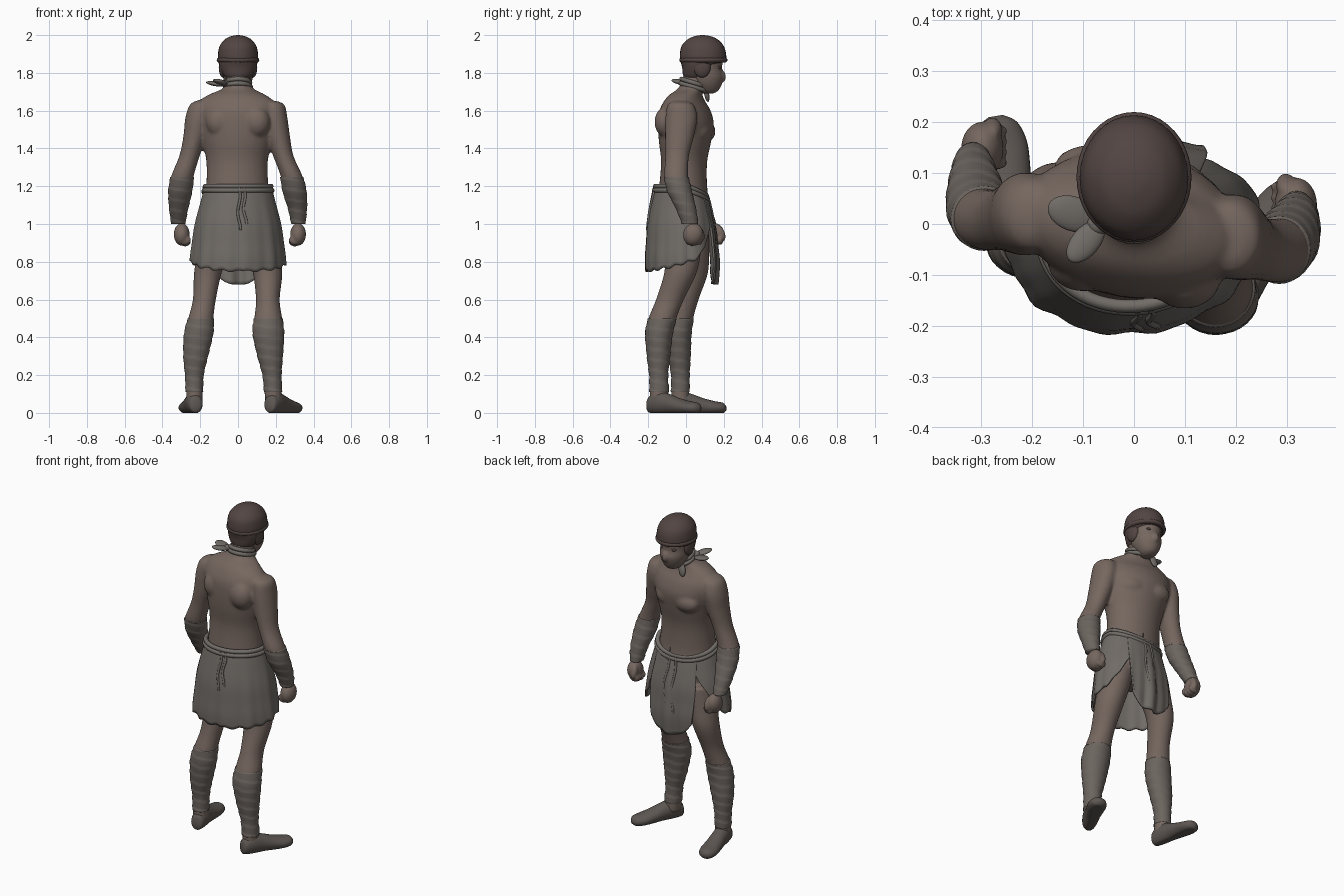
import bpy, math
from math import sin, cos, pi, radians
from mathutils import Vector

if "Cube" in bpy.data.objects:
    bpy.data.objects.remove(bpy.data.objects["Cube"])

def mat(name, rgb):
    m = bpy.data.materials.new(name)
    m.diffuse_color = (*rgb, 1)
    m.use_nodes = True
    m.node_tree.nodes["Principled BSDF"].inputs["Base Color"].default_value = m.diffuse_color
    return m

SKIN = mat("skin", (0.18, 0.135, 0.115))
CLOTH = mat("cloth", (0.165, 0.15, 0.135))
WRAP = mat("wrap", (0.15, 0.13, 0.115))
DARK = mat("dark_cloth", (0.085, 0.06, 0.055))
SHOE = mat("shoe", (0.11, 0.095, 0.085))

def make(name, verts, faces, material):
    me = bpy.data.meshes.new(name)
    me.from_pydata(verts, [], faces)
    ob = bpy.data.objects.new(name, me)
    bpy.context.collection.objects.link(ob)
    me.materials.append(material)
    me.polygons.foreach_set("use_smooth", [True] * len(me.polygons))
    return ob

def spline(pts, per=6):
    """Catmull-Rom through tuples of any length."""
    out = []
    for i in range(len(pts) - 1):
        a, b, c, d = (pts[max(i - 1, 0)], pts[i], pts[i + 1], pts[min(i + 2, len(pts) - 1)])
        for k in range(per):
            t = k / per
            out.append(tuple(0.5 * (2 * q + (r - p) * t + (2 * p - 5 * q + 4 * r - s) * t * t
                       + (3 * q - p - 3 * r + s) * t ** 3) for p, q, r, s in zip(a, b, c, d)))
    return out + [pts[-1]]

def loft(name, secs, material, u=None, v=None, grow=0, wrap=0, n=32):
    """Skin through ellipses (x, y, z, rx, ry, turn); wrap adds spiral bandage ridges."""
    rings = spline([tuple(s) + (0,) * (6 - len(s)) for s in secs], 12 if wrap else 6)
    verts, faces = [], []
    for x, y, z, rx, ry, rot in rings:
        r = radians(rot)
        uu = u or Vector((cos(r), sin(r), 0))
        vv = v or Vector((-sin(r), cos(r), 0))
        for k in range(n):
            a = 2 * pi * k / n
            g = grow + wrap * ((z * 18 + k / n) % 1)
            p = Vector((x, y, z)) + uu * (max(rx, .001) + g) * cos(a) + vv * (max(ry, .001) + g) * sin(a)
            verts.append((p.x, p.y, max(p.z, 0)))
    m = len(rings)
    for i in range(m - 1):
        for k in range(n):
            j = (k + 1) % n
            faces.append((i * n + k, i * n + j, (i + 1) * n + j, (i + 1) * n + k))
    faces += [tuple(range(n))[::-1], tuple(range((m - 1) * n, m * n))]
    return make(name, verts, faces, material)

def ball(name, loc, scale, material, rot=(0, 0, 0)):
    bpy.ops.mesh.primitive_uv_sphere_add(segments=24, ring_count=14, location=loc,
                                         rotation=[radians(a) for a in rot])
    ob = bpy.context.object
    ob.name, ob.scale = name, scale
    ob.data.materials.append(material)
    bpy.ops.object.shade_smooth()
    bpy.ops.object.transform_apply(location=True, rotation=True, scale=True)
    return ob

def blend(name, parts, voxel, smooth):
    """Fuse overlapping parts into one soft surface."""
    bpy.ops.object.select_all(action='DESELECT')
    for p in parts:
        p.select_set(True)
    bpy.context.view_layer.objects.active = parts[0]
    bpy.ops.object.join()
    parts[0].name = name
    rm = parts[0].modifiers.new("fuse", 'REMESH')
    rm.mode, rm.voxel_size, rm.use_smooth_shade = 'VOXEL', voxel, True
    sm = parts[0].modifiers.new("soften", 'SMOOTH')
    sm.factor, sm.iterations = .5, smooth

def rope(name, pts, r, material, cyclic=False):
    cu = bpy.data.curves.new(name, 'CURVE')
    cu.dimensions, cu.bevel_depth, cu.bevel_resolution, cu.use_fill_caps = '3D', r, 3, True
    sp = cu.splines.new('POLY')
    sp.points.add(len(pts) - 1)
    for p, q in zip(sp.points, pts):
        p.co = (*q, 1)
    sp.use_cyclic_u = cyclic
    sp.use_smooth = True
    cu.materials.append(material)
    ob = bpy.data.objects.new(name, cu)
    bpy.context.collection.objects.link(ob)

# Torso and neck, shoulders twisted against hips
body = [loft("torso", [(0, -.01, .95, .16, .125, 8), (0, -.015, 1.08, .18, .14, 6), (-.003, -.015, 1.2, .165, .127, 2),
        (-.005, -.01, 1.33, .163, .122, -4), (-.003, -.005, 1.44, .187, .138, -8), (-.003, 0, 1.53, .21, .145, -10),
        (-.008, -.005, 1.6, .218, .132, -10), (-.008, -.008, 1.65, .2, .105, -10), (-.005, .0, 1.685, .15, .085, -8),
        (0, .025, 1.715, .085, .07, -4), (0, .04, 1.75, .068, .065), (0, .06, 1.82, .064, .065)], SKIN)]
for s, y in ((-1, .108), (1, .08)):
    body.append(ball("chest_muscle", (s * .08, y, 1.49), (.078, .048, .055), SKIN, (0, 0, -12 - s * 10)))
    body.append(ball("shoulder_blade", (s * .1, -.09 - s * .017, 1.54), (.07, .06, .08), SKIN))

# Arms: x, y, z, rx, ry from shoulder to wrist
arms = {
    "left": [(-.185, .015, 1.655, .03, .035), (-.198, .018, 1.63, .058, .068), (-.212, .02, 1.56, .067, .082),
             (-.23, .015, 1.46, .06, .074), (-.257, .01, 1.36, .054, .062), (-.295, .01, 1.25, .06, .06),
             (-.306, .035, 1.17, .06, .058), (-.314, .08, 1.08, .047, .05), (-.316, .12, 1.0, .034, .038)],
    "right": [(.178, -.035, 1.65, .03, .035), (.187, -.028, 1.63, .06, .07), (.198, -.025, 1.56, .064, .084),
              (.214, -.035, 1.46, .062, .076), (.24, -.047, 1.36, .054, .063), (.285, -.052, 1.25, .058, .063),
              (.3, -.033, 1.17, .06, .062), (.315, 0, 1.08, .047, .05), (.32, .022, 1.0, .034, .04)]}
hands = {"left": (-.298, .148, .945), "right": (.318, .038, .945)}
for side, secs in arms.items():
    s = -1 if side == "left" else 1
    body.append(loft(side + "_arm", secs, SKIN))
    loft(side + "_forearm_wrap", secs[5:], WRAP, grow=.002, wrap=.003)
    hx, hy, hz = hands[side]
    fist = [ball(side + "_palm", (hx, hy, hz), (.042, .053, .06), SKIN, (-15, 0, 0))]
    for i in range(4):
        fist.append(ball(side + "_finger", (hx - s * .018, hy + .035 - i * .021, hz - .03 - .004 * (i % 3)),
                         (.032, .014, .026), SKIN))
    fist.append(ball(side + "_thumb", (hx - s * .02, hy + .038, hz + .005), (.019, .02, .042), SKIN, (20, 0, 0)))
    blend(side + "_fist", fist, .006, 3)

# Legs with shin wraps
legs = {
    "left": [(-.11, .02, .98, .085, .1), (-.13, .03, .86, .085, .092), (-.16, .035, .74, .073, .081),
             (-.178, .0, .6, .061, .067), (-.197, -.028, .5, .067, .067), (-.208, -.038, .42, .075, .065),
             (-.224, -.035, .3, .063, .057), (-.231, -.03, .2, .047, .047), (-.231, -.03, .11, .044, .047),
             (-.229, -.03, .05, .042, .05)],
    "right": [(.11, -.01, .98, .085, .1), (.135, -.015, .86, .088, .095), (.157, -.03, .74, .078, .086),
              (.158, -.085, .6, .063, .074), (.16, -.125, .5, .074, .074), (.161, -.143, .42, .081, .071),
              (.17, -.146, .3, .065, .059), (.18, -.145, .2, .048, .048), (.186, -.142, .11, .046, .05),
              (.188, -.142, .05, .044, .05)]}
feet = {"left": ((-.222, -.09), (-.272, .212)), "right": ((.165, -.2), (.315, .075))}
for side, secs in legs.items():
    body.append(loft(side + "_leg", secs, SKIN))
    loft(side + "_shin_wrap", secs[4:9], WRAP, grow=.001, wrap=.0035)
    heel, toe = (Vector((*p, 0)) for p in feet[side])
    d = toe - heel
    across = Vector((d.y, -d.x, 0)).normalized()
    prof = [(0, .02, .035, .025), (.04, .036, .045, .045), (.2, .045, .055, .06), (.4, .046, .048, .052),
            (.6, .05, .036, .042), (.8, .053, .028, .034), (.94, .04, .026, .028), (1, .014, .024, .012)]
    loft(side + "_shoe", [(heel.x + d.x * t, heel.y + d.y * t, z, w, h) for t, w, z, h in prof],
         SHOE, u=across, v=Vector((0, 0, 1)))
blend("body", body, .009, 6)

# Cloth kilt: angle a is measured from the back, hem height varies around the body
KILT = spline([(1.2, .172, .14), (1.12, .192, .158), (1.0, .222, .18), (.9, .236, .187),
               (.8, .247, .192), (.68, .247, .182)], 10)

def kilt_point(a, z, ripple):
    i = min(range(len(KILT)), key=lambda k: abs(KILT[k][0] - z))
    j = min(i + 1, len(KILT) - 1) if z < KILT[i][0] else max(i - 1, 0)
    span = KILT[j][0] - KILT[i][0]
    t = (z - KILT[i][0]) / span if span else 0
    rx, ry = (KILT[i][k] + (KILT[j][k] - KILT[i][k]) * t for k in (1, 2))
    f = 1 + ripple * (1.2 - z) * (sin(11 * a) + .6 * sin(19 * a + 1))
    front = max(0, -cos(a))
    x, y, r = rx * f * sin(a), -(ry - .015 * front) * f * cos(a), radians(8)
    dip = .055 * front * max(0, z - .7) / .5
    return (x * cos(r) - y * sin(r), x * sin(r) + y * cos(r) - .018, z - dip)

def panel(name, a0, a1, hem, taper=0, ripple=.04, n=90, m=24, lift=1):
    verts, faces = [], []
    for i in range(m + 1):
        for k in range(n + 1):
            a = radians(a0 + (a1 - a0) * k / n)
            mid = radians((a0 + a1) / 2)
            b = mid + (a - mid) * (1 - taper * i / m)
            x, y, z = kilt_point(b, 1.2 + (hem(math.degrees(a)) - 1.2) * i / m, ripple)
            verts.append((x * lift, y * lift, z))
    for i in range(m):
        for k in range(n):
            q = i * (n + 1) + k
            faces.append((q, q + n + 1, q + n + 2, q + 1))
    so = make(name, verts, faces, CLOTH).modifiers.new("thickness", 'SOLIDIFY')
    so.thickness, so.offset = .012, 0

def back_hem(a):
    a = abs(a)
    return .75 + .05 * (a / 90) ** 2 + .3 * max(0, (a - 100) / 60) ** 1.4 + .006 * sin(a * .3)

panel("kilt_back", -165, 165, back_hem)
panel("kilt_front_flap", 130, 218, lambda a: .68 + .09 * abs((a - 174) / 44) ** 3, taper=.3, ripple=.09, n=60, lift=1.02)

# Rope belt and hanging cords
for z in (1.2, 1.178):
    pts = [kilt_point(2 * pi * k / 60, z, 0) for k in range(60)]
    rope("belt", [(x * 1.02, y * 1.02, h) for x, y, h in pts], .013, CLOTH, True)
for a, end in ((165, .86), (178, .8), (3, .98), (-5, .95)):
    rope("belt_cord", [tuple(Vector(kilt_point(radians(a + 2 * sin(i)), 1.17 - (1.17 - end) * i / 8, .05)) * 1.02)
                       for i in range(9)], .007, CLOTH)

# Head: masked face, head cloth and brow band
face = [loft("face", [(0, .115, 1.69, .022, .025), (0, .118, 1.705, .045, .052), (0, .112, 1.74, .068, .078),
                      (0, .106, 1.78, .08, .094), (0, .097, 1.825, .084, .094), (0, .09, 1.9, .09, .11)], SKIN),
        ball("nose", (.005, .188, 1.785), (.024, .022, .034), SKIN, (15, 0, 0))]
blend("face", face, .006, 4)
for s in (-1, 1):
    ball("eye", (s * .035, .173, 1.828), (.018, .012, .009), DARK)
    ball("head_cloth_side", (s * .08, .085, 1.83), (.022, .045, .055), DARK)
loft("head_cloth", [(0, .045, 1.765, .055, .05), (0, .05, 1.79, .077, .066), (0, .063, 1.83, .095, .084),
                    (0, .088, 1.865, .105, .118), (0, .09, 1.9, .106, .122), (0, .088, 1.945, .096, .11),
                    (0, .088, 1.98, .066, .076), (0, .088, 1.996, .03, .035), (0, .088, 2, .004, .004)], DARK)
rope("brow_band", [(.1 * cos(2 * pi * k / 40), .092 + .115 * sin(2 * pi * k / 40), 1.868) for k in range(40)],
     .013, DARK, True)

# Neck scarf with bow and tails
for z, r in ((1.725, .068), (1.748, .064)):
    rope("scarf", [(r * cos(2 * pi * k / 36), .04 + r * sin(2 * pi * k / 36), z - .02 * sin(2 * pi * k / 36))
                   for k in range(36)], .012, CLOTH, True)
for p, size, rot in (((-.07, 0, 1.745), (.022, .022, .018), (0, 0, 0)),
                     ((-.12, .02, 1.742), (.052, .034, .012), (0, 10, -20)),
                     ((-.095, -.035, 1.752), (.05, .028, .013), (0, 12, 50))):
    ball("scarf_bow", p, size, CLOTH, rot)
ball("scarf_tail", (-.05, .11, 1.685), (.022, .013, .04), CLOTH, (10, 15, 0))
